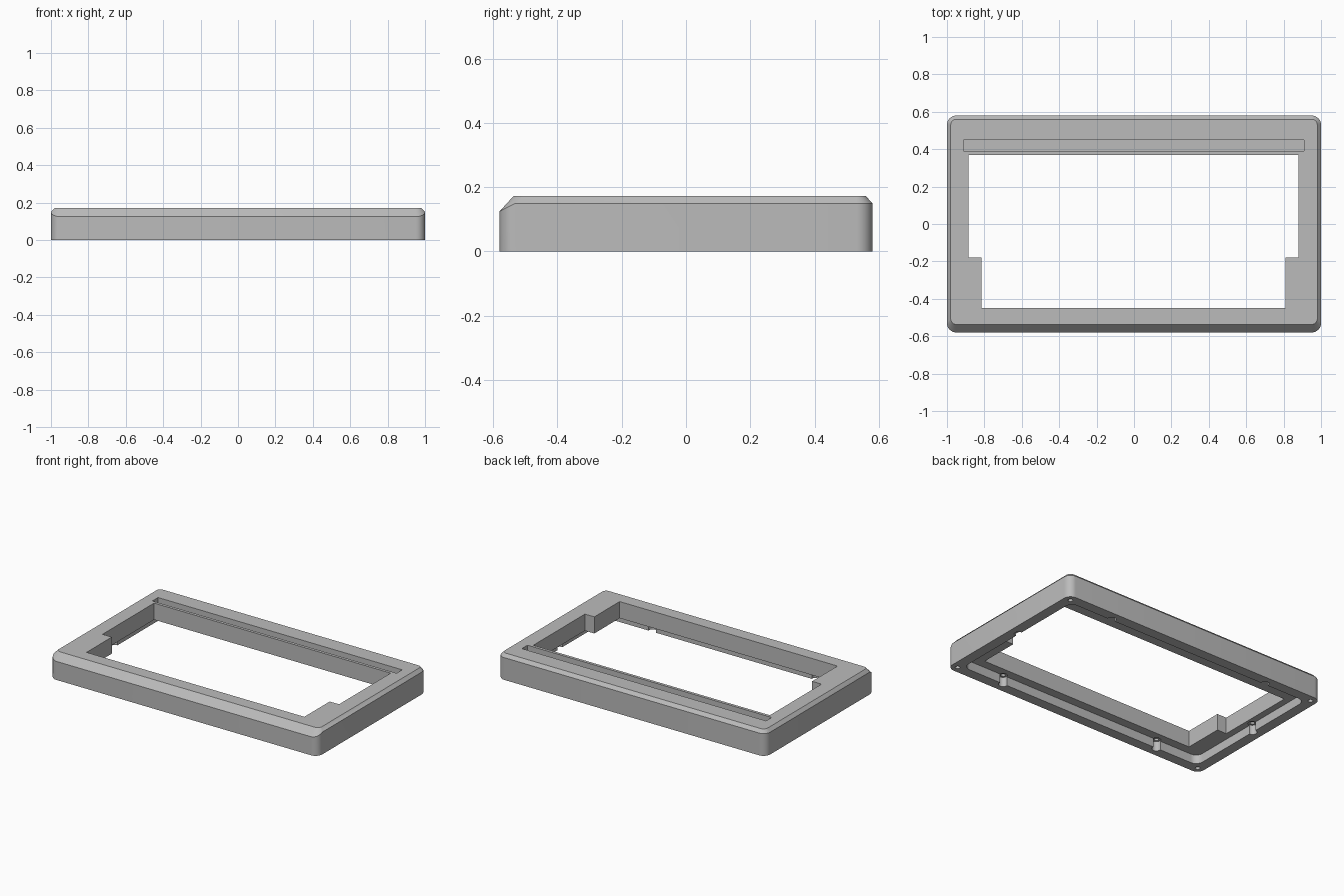
import bpy, bmesh
from math import sin, cos, pi

cube = bpy.data.objects.get("Cube")
if cube:
    bpy.data.objects.remove(cube, do_unlink=True)

grey = bpy.data.materials.new("plain grey")
grey.use_nodes = True
colour = (0.5, 0.5, 0.5, 1)
grey.diffuse_color = colour
grey.node_tree.nodes["Principled BSDF"].inputs["Base Color"].default_value = colour


def rounded_rect(x0, x1, y0, y1, r, steps=8):
    """Counter-clockwise outline with round corners."""
    centres = [(x1 - r, y1 - r), (x0 + r, y1 - r), (x0 + r, y0 + r), (x1 - r, y0 + r)]
    pts = []
    for i, (cx, cy) in enumerate(centres):
        for k in range(steps + 1):
            a = (i + k / steps) * pi / 2
            pts.append((cx + r * cos(a), cy + r * sin(a)))
    return pts


def circle(x, y, r, n=24):
    return [(x + r * cos(2 * pi * k / n), y + r * sin(2 * pi * k / n)) for k in range(n)]


def loft(name, rings):
    """Closed solid through matching rings of 3D points."""
    bm = bmesh.new()
    loops = [[bm.verts.new(p) for p in ring] for ring in rings]
    for low, high in zip(loops, loops[1:]):
        for i in range(len(low)):
            j = (i + 1) % len(low)
            bm.faces.new((low[i], low[j], high[j], high[i]))
    bm.faces.new(loops[0][::-1])
    bm.faces.new(loops[-1])
    bmesh.ops.recalc_face_normals(bm, faces=bm.faces)
    mesh = bpy.data.meshes.new(name)
    bm.to_mesh(mesh)
    bm.free()
    mesh.materials.append(grey)
    obj = bpy.data.objects.new(name, mesh)
    bpy.context.collection.objects.link(obj)
    return obj


def prism(name, outline, z0, z1):
    return loft(name, [[(x, y, z) for x, y in outline] for z in (z0, z1)])


# Outer shell, with a deeper chamfer along the front edge
W, D, H, R = 1.0, 0.58, 0.172, 0.05
outer = rounded_rect(-W, W, -D, D, R)
inner = rounded_rect(-0.98, 0.98, -0.537, 0.56, 0.03)


def shoulder(y):
    return 0.15 - 0.025 * max(0, (-D + R - y) / R)


frame = loft("case_frame", [
    [(x, y, 0) for x, y in outer],
    [(x, y, shoulder(y)) for x, y in outer],
    [(x, y, H) for x, y in inner]])

# Stepped window, underside recess and long slot in the top
CEILING = 0.06
window = [(-0.815, -0.45), (0.81, -0.45), (0.81, -0.18), (0.88, -0.18),
          (0.88, 0.37), (-0.885, 0.37), (-0.885, -0.18), (-0.815, -0.18)]
slot = [(-0.912, 0.39), (0.91, 0.39), (0.91, 0.45), (-0.912, 0.45)]
cutters = [
    prism("recess_cutter", rounded_rect(-0.93, 0.93, -0.51, 0.51, 0.05), -0.1, CEILING),
    prism("window_cutter", window, -0.2, 0.4),
    prism("slot_cutter", slot, H - 0.04, 0.3)]

# Screw clearances round the recess wall, each with a pilot hole
spots = [(sx * 0.61, sy * 0.515) for sx in (-1, 1) for sy in (-1, 1)]
spots += [(sx * 0.93, 0.015) for sx in (-1, 1)]
for x, y in spots:
    cutters.append(prism("clearance_cutter", circle(x, y, 0.028), -0.15, CEILING + 0.005))
    cutters.append(prism("pilot_cutter", circle(x, y, 0.014), -0.12, CEILING + 0.05))

# Corner screw holes
for sx in (-1, 1):
    for sy in (-1, 1):
        cutters.append(prism("corner_hole_cutter", circle(sx * 0.955, sy * 0.535, 0.015), -0.1, 0.1))

bpy.context.view_layer.objects.active = frame
for cutter in cutters:
    cutter.hide_render = True
    mod = frame.modifiers.new(cutter.name, "BOOLEAN")
    mod.operation = "DIFFERENCE"
    mod.solver = "EXACT"
    mod.object = cutter
    bpy.ops.object.modifier_apply(modifier=mod.name)
    bpy.data.objects.remove(cutter, do_unlink=True)

bpy.ops.object.select_all(action="DESELECT")
frame.select_set(True)
bpy.ops.object.shade_smooth_by_angle(angle=pi / 7)
